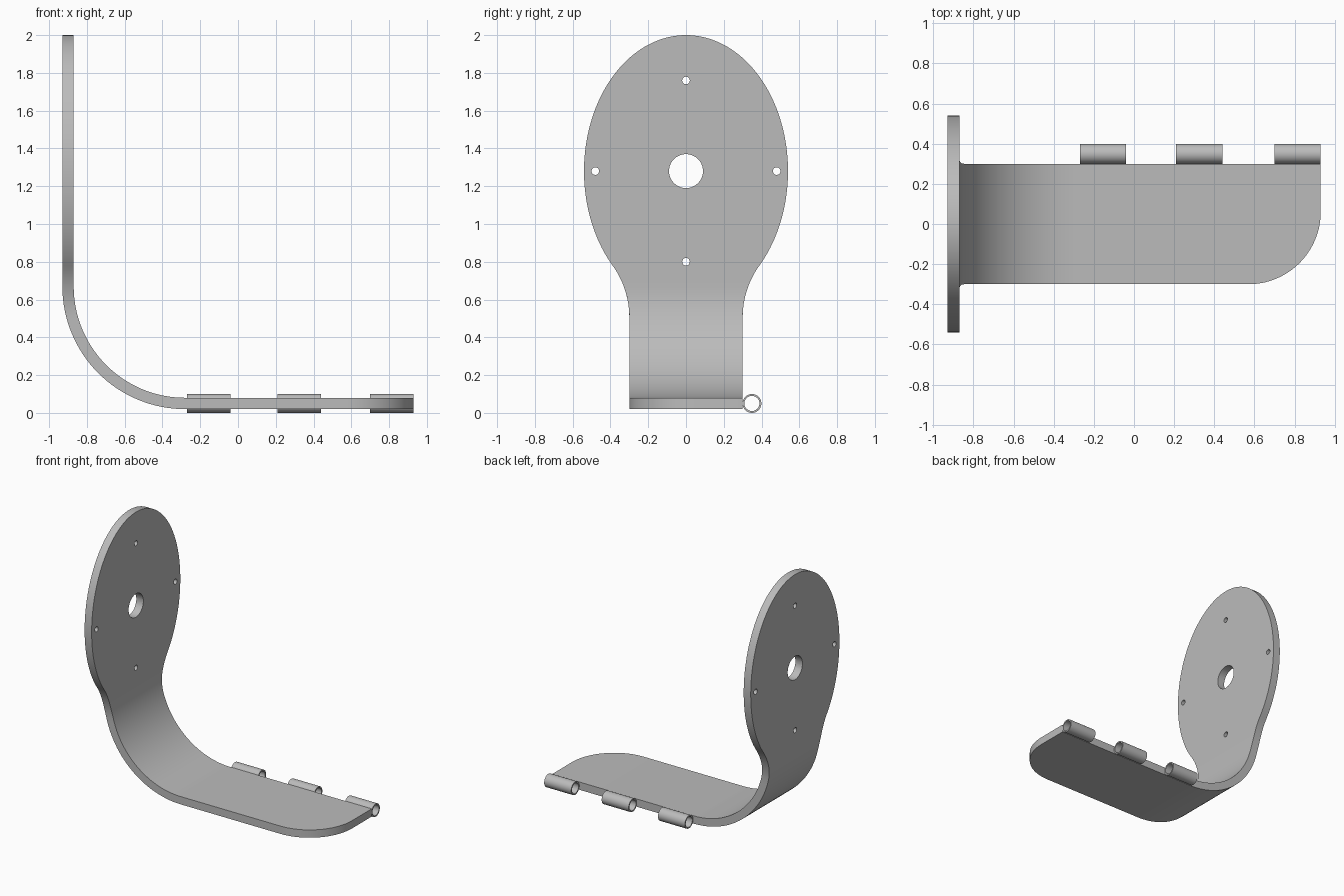
import bpy, bmesh
from math import sin, cos, pi, sqrt, atan, radians
from mathutils import Matrix

cube = bpy.data.objects.get("Cube")
if cube:
    bpy.data.objects.remove(cube)

steel = bpy.data.materials.new("grey metal")
steel.use_nodes = True
GREY = (0.5, 0.5, 0.5, 1)
steel.diffuse_color = GREY
steel.node_tree.nodes["Principled BSDF"].inputs["Base Color"].default_value = GREY

THICK, HALF = 0.06, 0.30                      # plate thickness, strip half width
BEND, BX, BZ = 0.65, -0.28, 0.67              # outer bend radius and its centre
DISC_Z, DISC_W, DISC_H = 1.28, 0.54, 0.72     # oval disc
END_X, CORNER = 0.93, 0.36                    # free end and its rounded corner
NECK_Z = 0.78                                 # where the oval meets the neck fillet


def make(name, bm):
    bmesh.ops.recalc_face_normals(bm, faces=bm.faces)
    mesh = bpy.data.meshes.new(name)
    bm.to_mesh(mesh)
    bm.free()
    mesh.materials.append(steel)
    obj = bpy.data.objects.new(name, mesh)
    bpy.context.collection.objects.link(obj)
    return obj


def smooth(obj):
    bpy.ops.object.select_all(action='DESELECT')
    obj.select_set(True)
    bpy.context.view_layer.objects.active = obj
    bpy.ops.object.shade_smooth_by_angle(angle=radians(30))


# Concave fillet tangent to both the oval and the straight strip
t = (DISC_Z - NECK_Z) / DISC_H
neck_w = DISC_W * sqrt(1 - t * t)
slope = atan(DISC_W / DISC_H * t / sqrt(1 - t * t))
fillet = (neck_w - HALF) / (1 - cos(slope))
fillet_z = NECK_Z - fillet * sin(slope)


def half_width(z):
    if z >= NECK_Z:
        return DISC_W * sqrt(max(0, 1 - ((z - DISC_Z) / DISC_H) ** 2))
    if z > fillet_z:
        return HALF + fillet - sqrt(fillet ** 2 - (z - fillet_z) ** 2)
    return HALF


def ring(outer, inner, low=None):
    """Four corners of one cross-section; low overrides the -y edge."""
    points = []
    for (x, z), sides in ((outer, (-1, 1)), (inner, (1, -1))):
        for side in sides:
            y = side * half_width(z)
            points.append((x, low if low is not None and side < 0 else y, z))
    return points


rings = []
# Upright oval disc, from the top down to the neck
start = pi - atan(neck_w / DISC_W / t)
for i in range(57):
    z = DISC_Z + DISC_H * cos(start * i / 56)
    rings.append(ring((-END_X, z), (THICK - END_X, z)))
for i in range(1, 6):
    z = NECK_Z + (BZ - NECK_Z) * i / 6
    rings.append(ring((-END_X, z), (THICK - END_X, z)))
# Quarter bend
for i in range(33):
    a = pi / 2 * i / 32
    outer, inner = [(BX - r * cos(a), BZ - r * sin(a)) for r in (BEND, BEND - THICK)]
    rings.append(ring(outer, inner))
# Flat foot with one rounded corner
floor = BZ - BEND
for i in range(21):
    a = pi / 2 * i / 20
    x = END_X - CORNER + CORNER * sin(a)
    rings.append(ring((x, floor), (x, floor + THICK), CORNER - HALF - CORNER * cos(a)))

bm = bmesh.new()
loops = [[bm.verts.new(p) for p in r] for r in rings]
for a, b in zip(loops, loops[1:]):
    for k in range(4):
        n = (k + 1) % 4
        bm.faces.new((a[k], a[n], b[n], b[k]))
bm.faces.new(loops[0])
bm.faces.new(loops[-1])
bmesh.ops.remove_doubles(bm, verts=bm.verts, dist=0.0005)
bracket = make("bent_bracket", bm)

# Centre bore and four screw holes
bm = bmesh.new()
holes = [(0, 0, 0.09), (0, 0.48, 0.02), (0, -0.48, 0.02), (0.48, 0, 0.02), (-0.48, 0, 0.02)]
for y, dz, r in holes:
    place = Matrix.Translation((THICK / 2 - END_X, y, DISC_Z + dz)) @ Matrix.Rotation(pi / 2, 4, 'Y')
    bmesh.ops.create_cone(bm, cap_ends=True, segments=40, radius1=r, radius2=r,
                          depth=0.2, matrix=place)
cutter = make("hole_cutter", bm)
cutter.hide_render = True
cut = bracket.modifiers.new("holes", 'BOOLEAN')
cut.operation, cut.solver, cut.object = 'DIFFERENCE', 'EXACT', cutter
bpy.context.view_layer.objects.active = bracket
bpy.ops.object.modifier_apply(modifier=cut.name)
bpy.data.objects.remove(cutter)
smooth(bracket)


# Hinge knuckles: hollow tubes along the back edge of the foot
def knuckle(name, x0, x1, y=0.349, z=0.05, r_out=0.05, r_in=0.04, n=40):
    bm = bmesh.new()
    section = ((x0, r_out), (x1, r_out), (x1, r_in), (x0, r_in))
    cols = [[bm.verts.new((x, y + r * cos(2 * pi * i / n), z + r * sin(2 * pi * i / n)))
             for x, r in section] for i in range(n)]
    for i in range(n):
        a, b = cols[i], cols[(i + 1) % n]
        for k in range(4):
            m = (k + 1) % 4
            bm.faces.new((a[k], a[m], b[m], b[k]))
    smooth(make(name, bm))


for name, x0 in (("inner", -0.27), ("middle", 0.21), ("outer", 0.70)):
    knuckle("hinge_knuckle_" + name, x0, x0 + 0.23)
